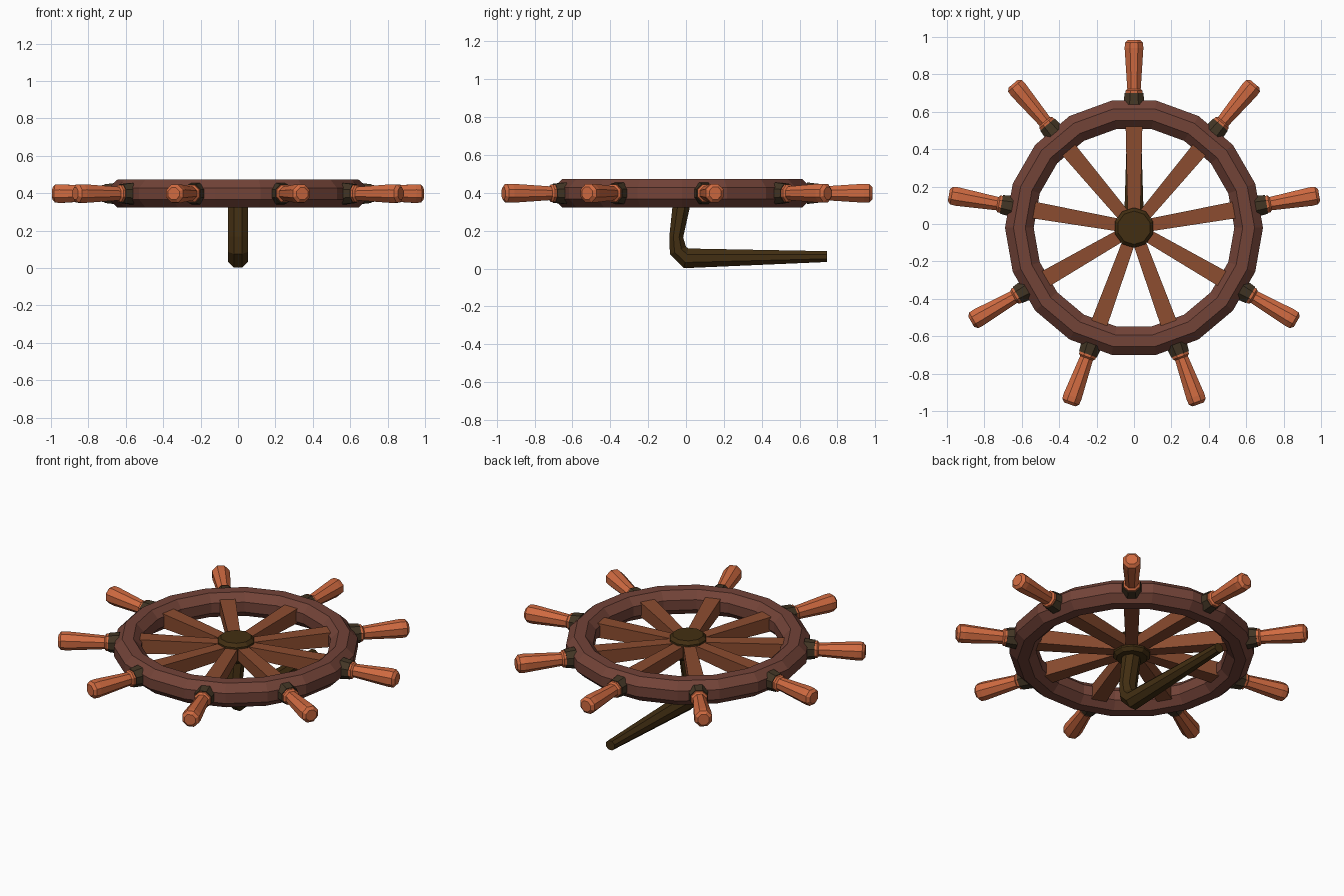
import bpy, bmesh, math
from mathutils import Vector, Matrix

if "Cube" in bpy.data.objects:
    bpy.data.objects.remove(bpy.data.objects["Cube"])

CY, CZ, N = -0.02, 0.398, 9      # wheel centre and number of spokes


def material(name, rgb):
    m = bpy.data.materials.new(name)
    m.diffuse_color = (*rgb, 1)
    m.use_nodes = True
    m.node_tree.nodes["Principled BSDF"].inputs["Base Color"].default_value = m.diffuse_color
    return m


RIM = material("red_brown_wood", (0.17, 0.056, 0.039))
HANDLE = material("orange_wood", (0.63, 0.145, 0.052))
SPOKE = material("mid_brown_wood", (0.26, 0.073, 0.029))
HUB = material("dark_olive_brown", (0.055, 0.028, 0.006))
COLLAR = material("dark_collar_brown", (0.055, 0.036, 0.018))


def skin(name, rings, mat, closed=False):
    """Join equal-length rings of points into a faceted solid."""
    bm = bmesh.new()
    vs = [[bm.verts.new(p) for p in r] for r in rings]
    n = len(vs[0])
    pairs = list(zip(vs, vs[1:]))
    if closed:
        pairs.append((vs[-1], vs[0]))
    else:
        bm.faces.new(vs[0])
        bm.faces.new(vs[-1])
    for a, b in pairs:
        for i in range(n):
            j = (i + 1) % n
            bm.faces.new((a[i], a[j], b[j], b[i]))
    bmesh.ops.recalc_face_normals(bm, faces=bm.faces[:])
    me = bpy.data.meshes.new(name)
    bm.to_mesh(me)
    bm.free()
    me.materials.append(mat)
    ob = bpy.data.objects.new(name, me)
    bpy.context.collection.objects.link(ob)
    return ob


def turned(name, profile, sides, mat, mtx):
    """Faceted rod along local z; profile holds (position, apothem)."""
    k = 1 / math.cos(math.pi / sides)
    ang = [(i + 0.5) * 2 * math.pi / sides for i in range(sides)]
    rings = [[mtx @ Vector((r * k * math.cos(a), r * k * math.sin(a), z)) for a in ang]
             for z, r in profile]
    return skin(name, rings, mat)


# rim: octagonal section swept round 18 sides
rings = []
for i in range(18):
    a = i * math.pi / 9
    ring = []
    for j in range(8):
        b = (j + 0.5) * math.pi / 4
        r = 0.613 + 0.083 * math.cos(b)
        ring.append((r * math.cos(a), CY + r * math.sin(a), CZ + 0.081 * math.sin(b)))
    rings.append(ring)
skin("rim", rings, RIM, closed=True)

# spokes, collars and handles
for i in range(N):
    a = math.pi / 2 + i * 2 * math.pi / N
    mtx = (Matrix.Translation((0, CY, CZ)) @ Matrix.Rotation(a, 4, 'Z')
           @ Matrix.Rotation(math.pi / 2, 4, 'Y'))
    turned(f"spoke_{i}", [(0.04, 0.033), (0.60, 0.046)], 4, SPOKE, mtx)
    turned(f"collar_{i}", [(0.66, 0.057), (0.72, 0.050)], 8, COLLAR, mtx)
    turned(f"handle_{i}", [(0.70, 0.046), (0.733, 0.046), (0.742, 0.036),
                           (0.96, 0.050), (0.99, 0.048), (1.005, 0.032)], 8, HANDLE, mtx)

# hub with bevelled edges
turned("hub", [(-0.065, 0.085), (-0.045, 0.102), (0.045, 0.102), (0.065, 0.085)], 10, HUB,
       Matrix.Translation((0, CY, CZ)))

# bent axle: each section is (outer y,z), (inner y,z), half width in x
sections = [((-0.065, 0.39), (0.035, 0.39), 0.053),
            ((-0.088, 0.17), (-0.015, 0.165), 0.053),
            ((-0.085, 0.075), (0.000, 0.115), 0.053),
            ((-0.012, 0.002), (0.012, 0.106), 0.053),
            ((0.745, 0.035), (0.745, 0.092), 0.030)]
rings = []
k = 1 / math.cos(math.pi / 8)
for o, n, hw in sections:
    o, n = Vector((0, *o)), Vector((0, *n))
    mid, half = (o + n) / 2, (n - o) / 2
    rings.append([mid + half * k * math.cos(b) + Vector((hw * k * math.sin(b), 0, 0))
                  for b in [(j + 0.5) * math.pi / 4 for j in range(8)]])
skin("bent_axle", rings, HUB)
